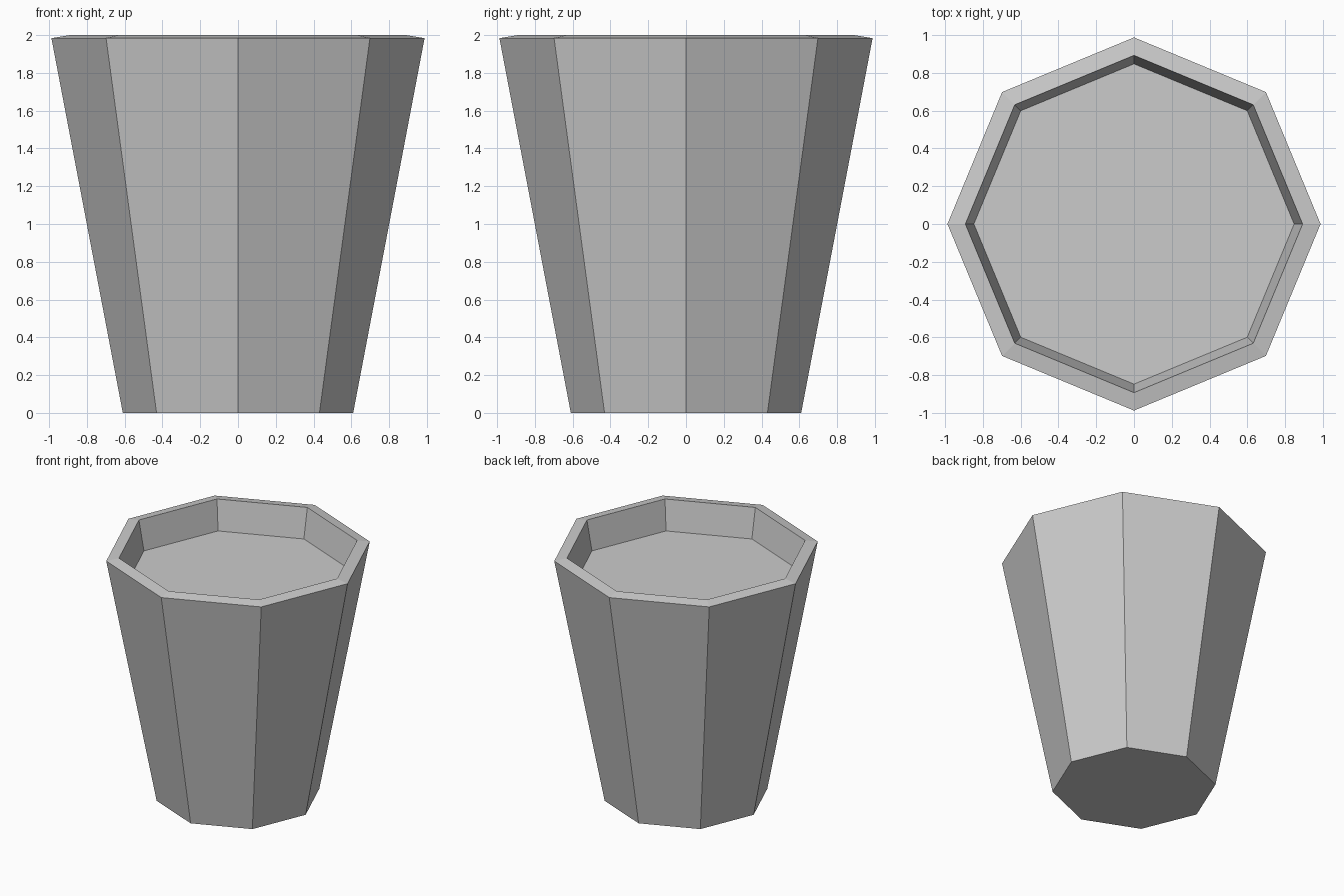
import bpy, bmesh, math

if "Cube" in bpy.data.objects:
    bpy.data.objects.remove(bpy.data.objects["Cube"])

SIDES = 8
# (radius, z): base, outer lip, inner lip, recessed floor
PROFILE = [(0.61, 0.0), (0.988, 1.984), (0.893, 2.0), (0.848, 1.76)]


def ring(bm, radius, z):
    return [bm.verts.new((radius * math.cos(2 * math.pi * i / SIDES),
                          radius * math.sin(2 * math.pi * i / SIDES), z))
            for i in range(SIDES)]


# Tapered octagonal pot: rings joined by flat walls, capped at base and floor
bm = bmesh.new()
rings = [ring(bm, r, z) for r, z in PROFILE]
for a, b in zip(rings, rings[1:]):
    for i in range(SIDES):
        j = (i + 1) % SIDES
        bm.faces.new((a[i], a[j], b[j], b[i]))
bm.faces.new(rings[0][::-1])
bm.faces.new(rings[-1])
bmesh.ops.recalc_face_normals(bm, faces=bm.faces)

mesh = bpy.data.meshes.new("octagonal_pot")
bm.to_mesh(mesh)
bm.free()
bpy.context.collection.objects.link(bpy.data.objects.new("octagonal_pot", mesh))
